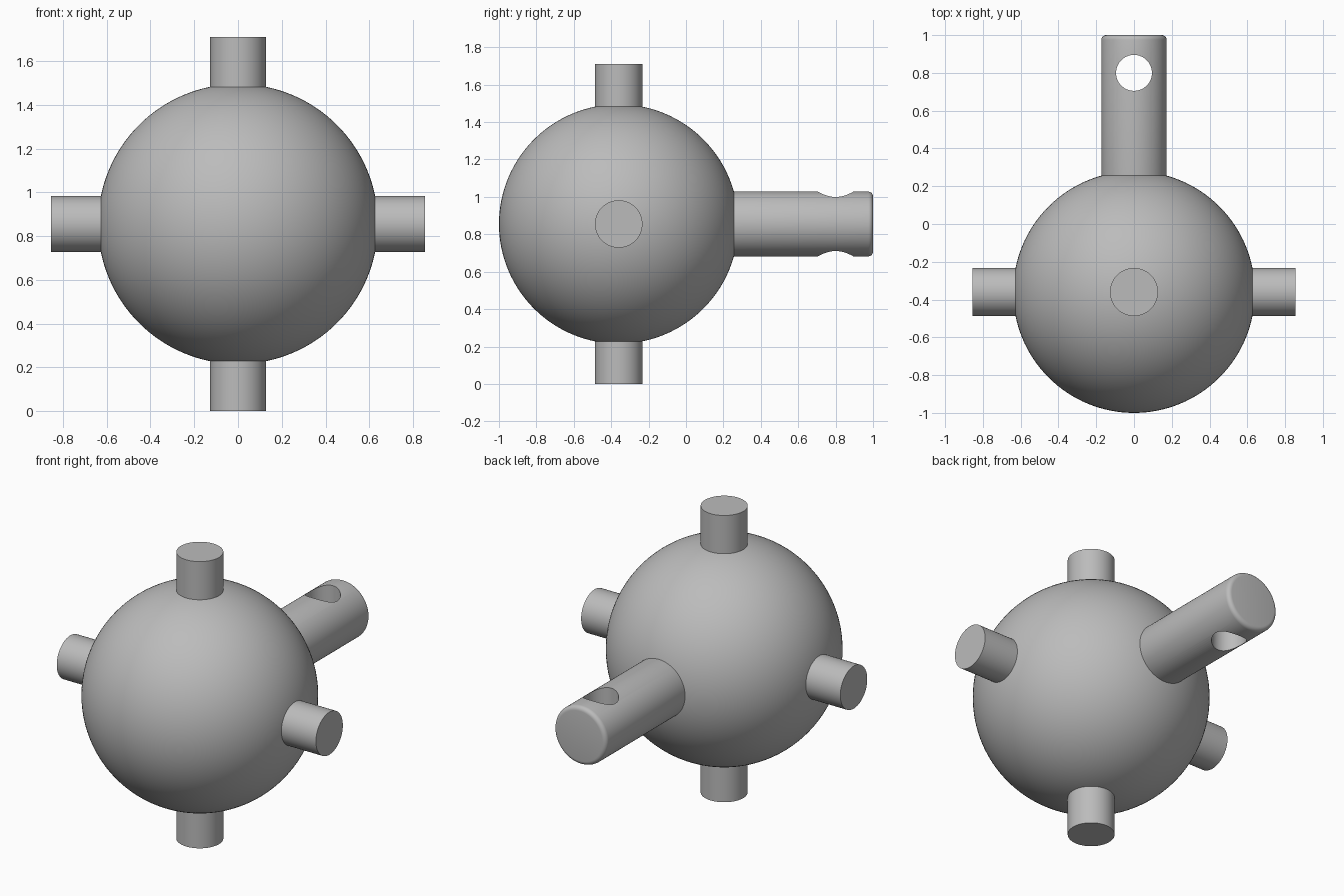
import bpy
import math
from mathutils import Vector

if "Cube" in bpy.data.objects:
    bpy.data.objects.remove(bpy.data.objects["Cube"])

CENTER = Vector((0, -0.36, 0.855))
BALL_RADIUS = 0.64
PEG_RADIUS = 0.127
PEG_REACH = 0.855
SHAFT_RADIUS = 0.173

# Single plain grey
grey = bpy.data.materials.new("plain grey")
grey.use_nodes = True
grey.diffuse_color = (0.5, 0.5, 0.5, 1)
grey.node_tree.nodes["Principled BSDF"].inputs["Base Color"].default_value = (0.5, 0.5, 0.5, 1)


def finish(obj, name):
    obj.name = obj.data.name = name
    obj.data.materials.clear()
    obj.data.materials.append(grey)
    bpy.ops.object.select_all(action="DESELECT")
    obj.select_set(True)
    bpy.context.view_layer.objects.active = obj
    bpy.ops.object.shade_smooth_by_angle(angle=math.radians(35))


def rod(start, end, radius):
    """Cylinder between two points."""
    axis = end - start
    bpy.ops.mesh.primitive_cylinder_add(
        vertices=96, radius=radius, depth=axis.length, location=(start + end) / 2,
        rotation=axis.to_track_quat("Z", "Y").to_euler())
    return bpy.context.object


def apply_modifier(obj, mod):
    bpy.context.view_layer.objects.active = obj
    bpy.ops.object.modifier_apply(modifier=mod.name)


# Ball
bpy.ops.mesh.primitive_uv_sphere_add(segments=128, ring_count=64, radius=BALL_RADIUS, location=CENTER)
finish(bpy.context.object, "ball")

# Four short pegs around the ball
pegs = {"left_peg": (1, 0, 0), "right_peg": (-1, 0, 0), "top_peg": (0, 0, 1), "bottom_peg": (0, 0, -1)}
for name, direction in pegs.items():
    d = Vector(direction)
    finish(rod(CENTER + d * 0.55, CENTER + d * PEG_REACH, PEG_RADIUS), name)

# Long rear shaft with rounded end rim
shaft = rod(CENTER + Vector((0, 0.5, 0)), Vector((0, 1, CENTER.z)), SHAFT_RADIUS)
bevel = shaft.modifiers.new("rounded rim", "BEVEL")
bevel.width = 0.025
bevel.segments = 5
bevel.limit_method = "ANGLE"
bevel.angle_limit = math.radians(60)
apply_modifier(shaft, bevel)

# Vertical pin hole through the shaft
hole = Vector((0, 0.8, CENTER.z))
cutter = rod(hole - Vector((0, 0, 0.4)), hole + Vector((0, 0, 0.4)), 0.095)
cutter.name = "hole_cutter"
cutter.hide_render = True
cut = shaft.modifiers.new("pin hole", "BOOLEAN")
cut.operation = "DIFFERENCE"
cut.solver = "EXACT"
cut.object = cutter
apply_modifier(shaft, cut)
bpy.data.objects.remove(cutter)
finish(shaft, "rear_shaft")
